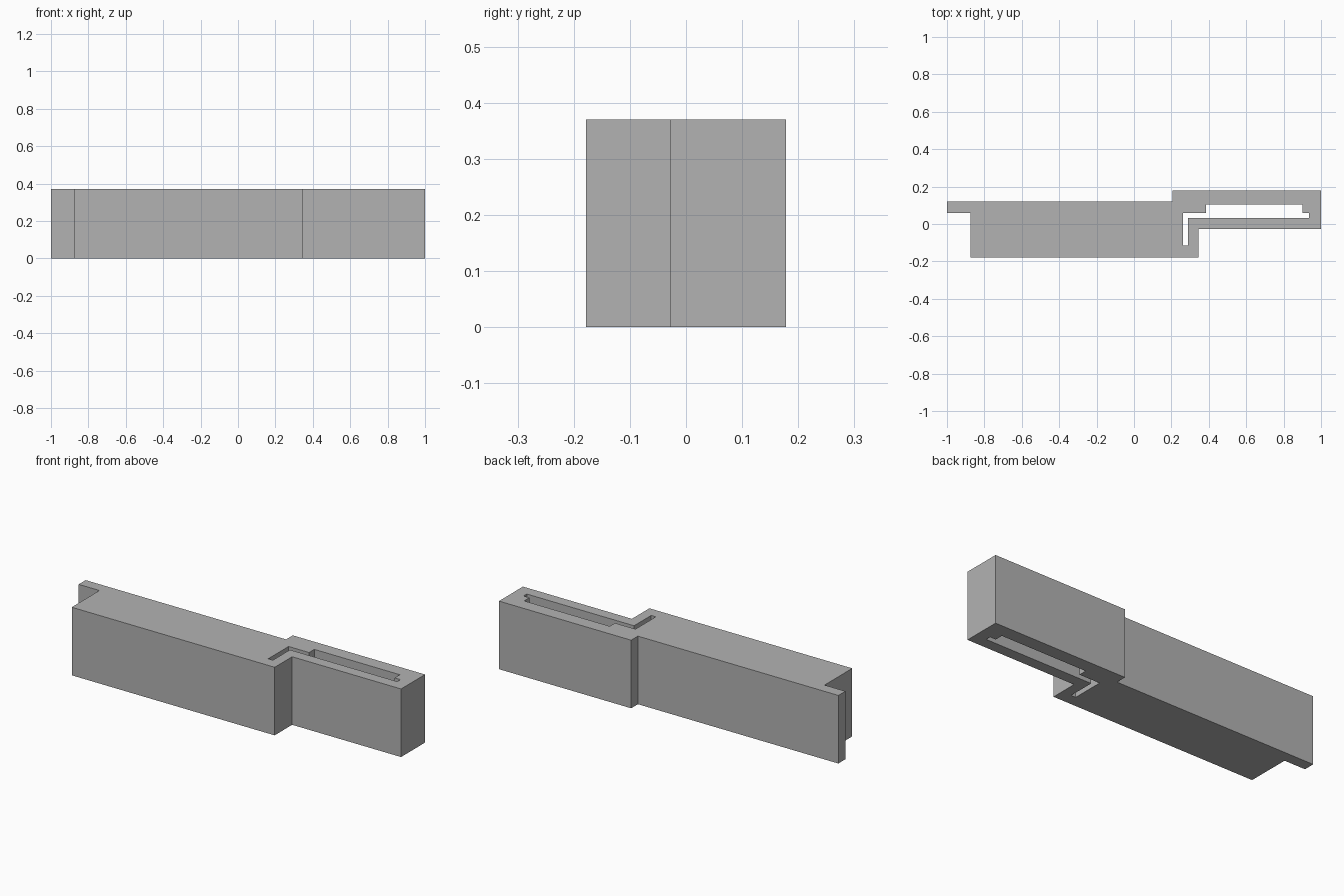
import bpy
import bmesh

cube = bpy.data.objects.get("Cube")
if cube:
    bpy.data.objects.remove(cube, do_unlink=True)

HEIGHT = 0.37

# Plan outline of the bar, with the end tab and the offset clip arm
OUTLINE = [(-1, 0.12), (-1, 0.06), (-0.875, 0.06), (-0.875, -0.178),
           (0.345, -0.178), (0.345, -0.028), (1, -0.028), (1, 0.178),
           (0.205, 0.178), (0.205, 0.12)]

# Stepped slot running right through the bar
SLOT = [(0.262, 0.06), (0.385, 0.06), (0.385, 0.105), (0.9, 0.105),
        (0.9, 0.06), (0.935, 0.06), (0.935, 0.032), (0.29, 0.032),
        (0.29, -0.115), (0.262, -0.115)]


def add_loop(bm, points):
    verts = [bm.verts.new((x, y, 0)) for x, y in points]
    return [bm.edges.new((verts[i - 1], v)) for i, v in enumerate(verts)]


# Grey plastic
grey = bpy.data.materials.new("grey")
grey.use_nodes = True
colour = (0.45, 0.45, 0.45, 1)
grey.diffuse_color = colour
grey.node_tree.nodes["Principled BSDF"].inputs["Base Color"].default_value = colour

# Flat profile with the slot left open
bm = bmesh.new()
edges = add_loop(bm, OUTLINE) + add_loop(bm, SLOT)
bmesh.ops.triangle_fill(bm, edges=edges, use_beauty=True, normal=(0, 0, 1))
bmesh.ops.recalc_face_normals(bm, faces=bm.faces)
mesh = bpy.data.meshes.new("slotted_bar")
bm.to_mesh(mesh)
bm.free()
mesh.materials.append(grey)

# Thicken the profile to the full height
bar = bpy.data.objects.new("slotted_bar", mesh)
bpy.context.collection.objects.link(bar)
bar.location.z = HEIGHT / 2
solid = bar.modifiers.new("thickness", "SOLIDIFY")
solid.thickness = HEIGHT
solid.offset = 0
